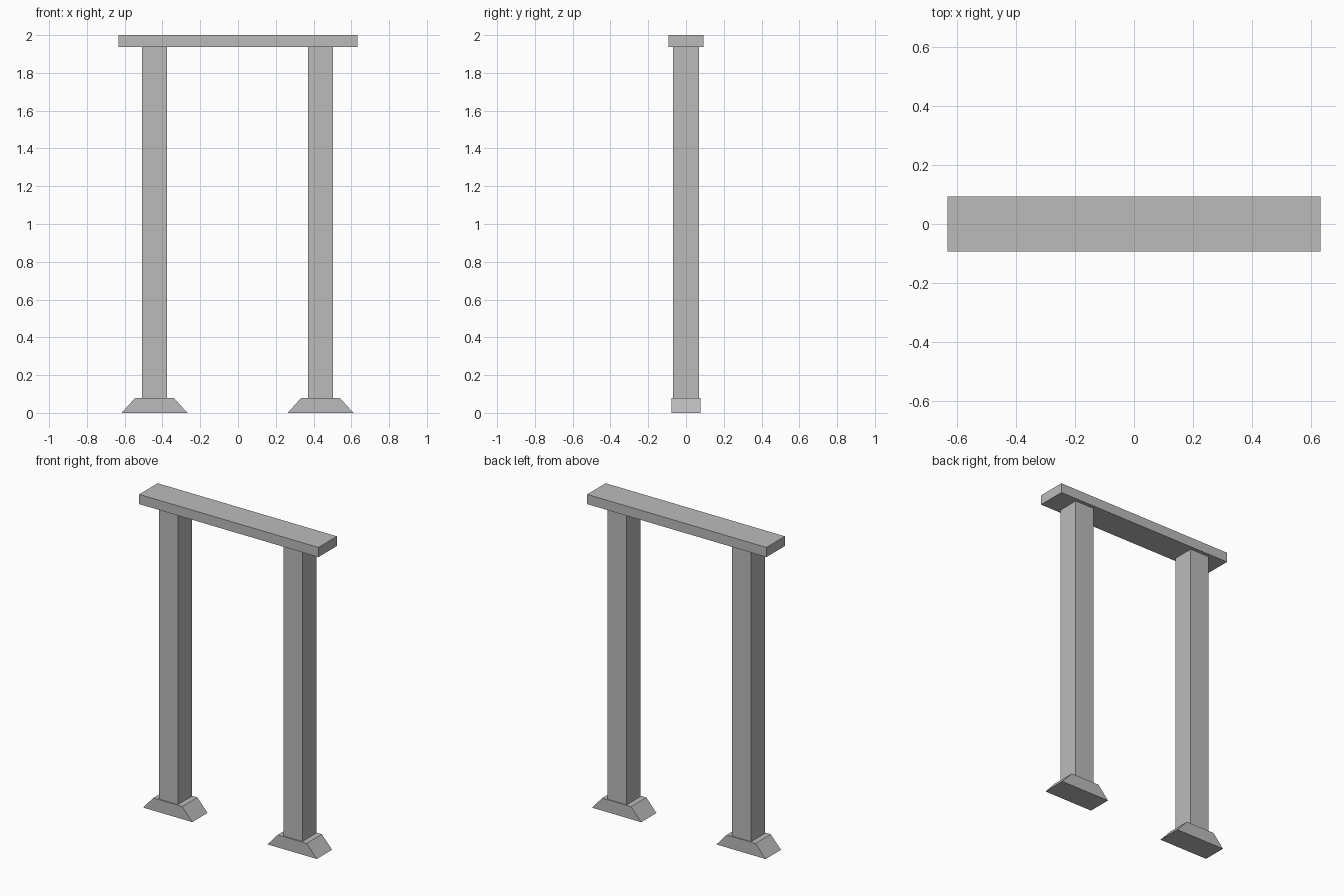
import bpy

if "Cube" in bpy.data.objects:
    bpy.data.objects.remove(bpy.data.objects["Cube"])

grey = bpy.data.materials.new("plain_grey")
grey.diffuse_color = (0.5, 0.5, 0.5, 1)
grey.use_nodes = True
grey.node_tree.nodes["Principled BSDF"].inputs["Base Color"].default_value = grey.diffuse_color


def prism(name, profile, y0, y1):
    """Extrude a closed x-z profile along y."""
    n = len(profile)
    verts = [(x, y, z) for y in (y0, y1) for x, z in profile]
    faces = [tuple(range(n)), tuple(range(2 * n - 1, n - 1, -1))]
    faces += [(i, i + n, (i + 1) % n + n, (i + 1) % n) for i in range(n)]
    mesh = bpy.data.meshes.new(name)
    mesh.from_pydata(verts, [], faces)
    mesh.materials.append(grey)
    obj = bpy.data.objects.new(name, mesh)
    bpy.context.collection.objects.link(obj)
    return obj


def rect(x0, x1, z0, z1):
    return [(x0, z0), (x1, z0), (x1, z1), (x0, z1)]


# Top beam
prism("top_beam", rect(-0.633, 0.633, 1.938, 2.0), -0.093, 0.093)

# Posts and their tapered feet
for side, cx in (("left", -0.442), ("right", 0.437)):
    prism(side + "_post", rect(cx - 0.067, cx + 0.067, 0.005, 1.938), -0.07, 0.07)
    foot = [(cx - 0.174, 0), (cx + 0.174, 0), (cx + 0.102, 0.08), (cx - 0.102, 0.08)]
    prism(side + "_foot", foot, -0.078, 0.076)
